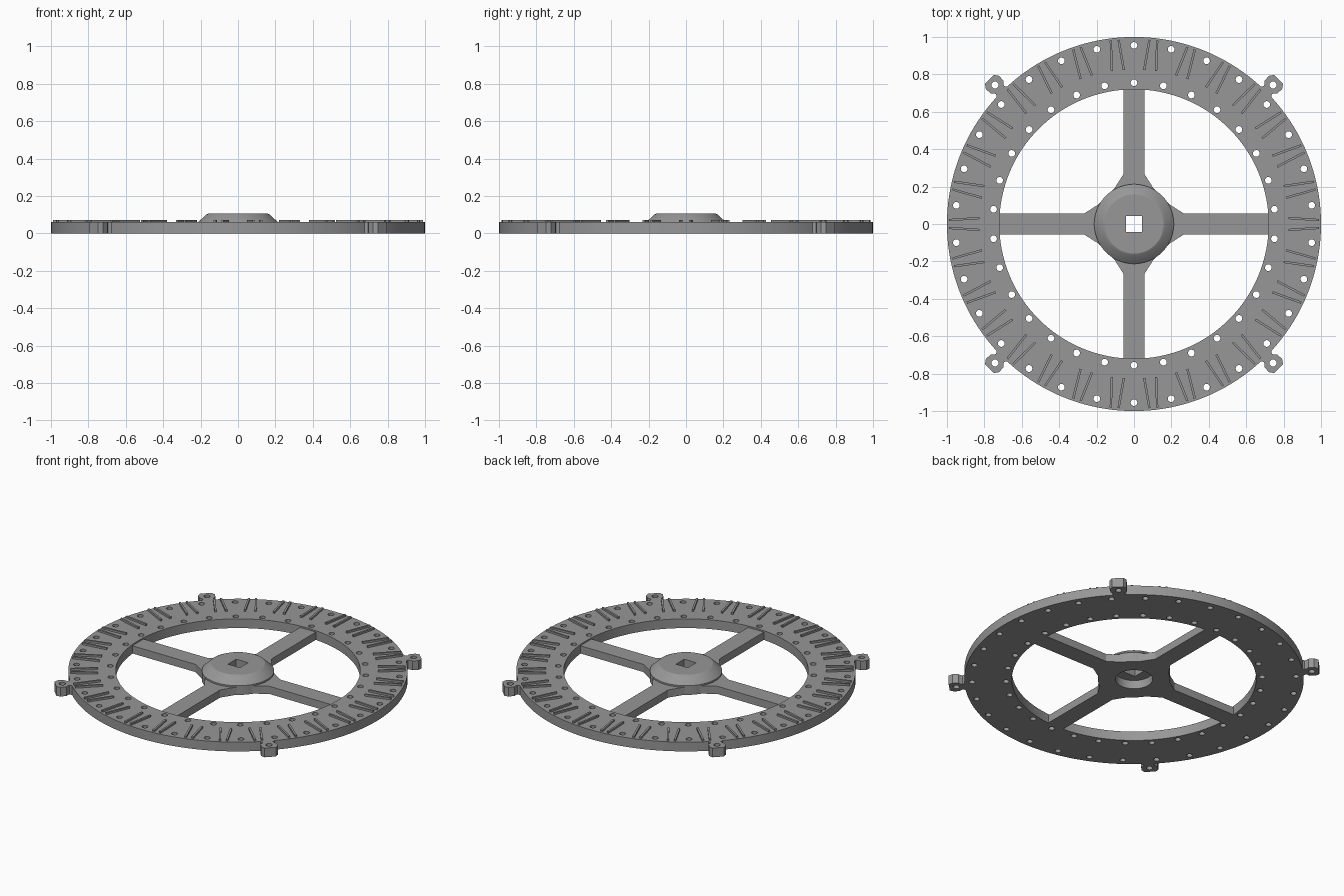
import bpy, bmesh, math
from mathutils import Matrix

if "Cube" in bpy.data.objects:
    bpy.data.objects.remove(bpy.data.objects["Cube"])

RING_TOP = 0.06
SPOKE_TOP = 0.05

grey = bpy.data.materials.new("mid_grey")
grey.diffuse_color = (0.31, 0.31, 0.31, 1)
grey.use_nodes = True
grey.node_tree.nodes["Principled BSDF"].inputs["Base Color"].default_value = grey.diffuse_color


def finish(obj):
    """Assign the material and smooth the round walls."""
    obj.data.materials.clear()
    obj.data.materials.append(grey)
    bpy.ops.object.select_all(action='DESELECT')
    obj.select_set(True)
    bpy.context.view_layer.objects.active = obj
    bpy.ops.object.shade_smooth_by_angle(angle=math.radians(25))


def circle(r, n, cx=0.0, cy=0.0):
    return [(cx + r * math.cos(math.tau * i / n), cy + r * math.sin(math.tau * i / n))
            for i in range(n)]


def plate(name, loops, z0, z1, angle=0.0):
    """Extrude a flat outline (first loop) with holes (other loops)."""
    curve = bpy.data.curves.new(name + "_outline", 'CURVE')
    curve.dimensions = '2D'
    curve.fill_mode = 'BOTH'
    curve.extrude = (z1 - z0) / 2
    for pts in loops:
        s = curve.splines.new('POLY')
        s.points.add(len(pts) - 1)
        for p, (x, y) in zip(s.points, pts):
            p.co = (x, y, 0, 1)
        s.use_cyclic_u = True
    temp = bpy.data.objects.new(name + "_outline", curve)
    bpy.context.collection.objects.link(temp)
    deps = bpy.context.evaluated_depsgraph_get()
    mesh = bpy.data.meshes.new_from_object(temp.evaluated_get(deps))
    bpy.data.objects.remove(temp)
    mesh.transform(Matrix.Rotation(angle, 4, 'Z') @ Matrix.Translation((0, 0, (z0 + z1) / 2)))
    bm = bmesh.new()
    bm.from_mesh(mesh)
    bmesh.ops.remove_doubles(bm, verts=bm.verts, dist=1e-5)
    bmesh.ops.recalc_face_normals(bm, faces=bm.faces)
    bm.to_mesh(mesh)
    bm.free()
    obj = bpy.data.objects.new(name, mesh)
    bpy.context.collection.objects.link(obj)
    finish(obj)
    return obj


# Outer ring with two circles of thirty holes
loops = [circle(1.0, 160), circle(0.72, 128)]
for i in range(30):
    a = math.radians(90 + 12 * i)
    for r in (0.755, 0.955):
        loops.append(circle(0.018, 14, r * math.cos(a), r * math.sin(a)))
plate("ring", loops, 0, RING_TOP)

# Four mounting ears on the diagonals
half = [(0.98, 0.057), (1.012, 0.03), (1.024, 0.036), (1.035, 0.048),
        (1.07, 0.05), (1.093, 0.034)]
ear = half + [(x, -y) for x, y in reversed(half)]
for i in range(4):
    plate(f"ear_{i + 1}", [ear, circle(0.019, 16, 1.051, 0)], 0, RING_TOP,
          math.radians(45 + 90 * i))

# Four spokes with flared roots, as one cross
cross = []
for i in range(4):
    c, s = round(math.cos(i * math.pi / 2)), round(math.sin(i * math.pi / 2))
    arm = [(0.19, -0.105), (0.265, -0.057), (0.725, -0.057),
           (0.725, 0.057), (0.265, 0.057), (0.19, 0.105)]
    arm += [(0.21 * math.cos(math.radians(d)), 0.21 * math.sin(math.radians(d)))
            for d in (37, 45, 53)]
    cross += [(c * x - s * y, s * x + c * y) for x, y in arm]
plate("spokes", [cross, circle(0.112, 64)], 0, SPOKE_TOP)

# Hub: turned drum with sloping shoulder, round bore below, square hole above
SEG = 64
profile = [(0.11, 0), (0.213, 0), (0.213, 0.06), (0.17, 0.1), (0.158, 0.106),
           ("square", 0.106), ("square", 0.055), (0.11, 0.055)]
bm = bmesh.new()
rings = []
for r, z in profile:
    ring = []
    for i in range(SEG):
        a = math.tau * i / SEG
        c, s = math.cos(a), math.sin(a)
        rad = 0.043 / max(abs(c), abs(s)) if r == "square" else r
        ring.append(bm.verts.new((rad * c, rad * s, z)))
    rings.append(ring)
for k in range(len(rings)):
    a, b = rings[k], rings[(k + 1) % len(rings)]
    for i in range(SEG):
        j = (i + 1) % SEG
        bm.faces.new((a[i], a[j], b[j], b[i]))
bmesh.ops.recalc_face_normals(bm, faces=bm.faces)
mesh = bpy.data.meshes.new("hub")
bm.to_mesh(mesh)
bm.free()
hub = bpy.data.objects.new("hub", mesh)
bpy.context.collection.objects.link(hub)
finish(hub)

# Thirty pairs of raised ribs, closing slightly toward the rim
bm = bmesh.new()
for i in range(30):
    rot = Matrix.Rotation(math.radians(12 * i), 4, 'Z')
    for side in (-1, 1):
        foot = [(0.825, 0.026), (0.988, 0.015), (0.988, 0.027), (0.825, 0.038)]
        low = [bm.verts.new(rot @ Matrix.Translation((x, side * y, RING_TOP - 0.005)).translation)
               for x, y in foot]
        top = [bm.verts.new(rot @ Matrix.Translation((x, side * y, 0.072)).translation)
               for x, y in foot]
        bm.faces.new(low)
        bm.faces.new(top)
        for k in range(4):
            m = (k + 1) % 4
            bm.faces.new((low[k], low[m], top[m], top[k]))
bmesh.ops.recalc_face_normals(bm, faces=bm.faces)
mesh = bpy.data.meshes.new("ribs")
bm.to_mesh(mesh)
bm.free()
ribs = bpy.data.objects.new("ribs", mesh)
bpy.context.collection.objects.link(ribs)
finish(ribs)
